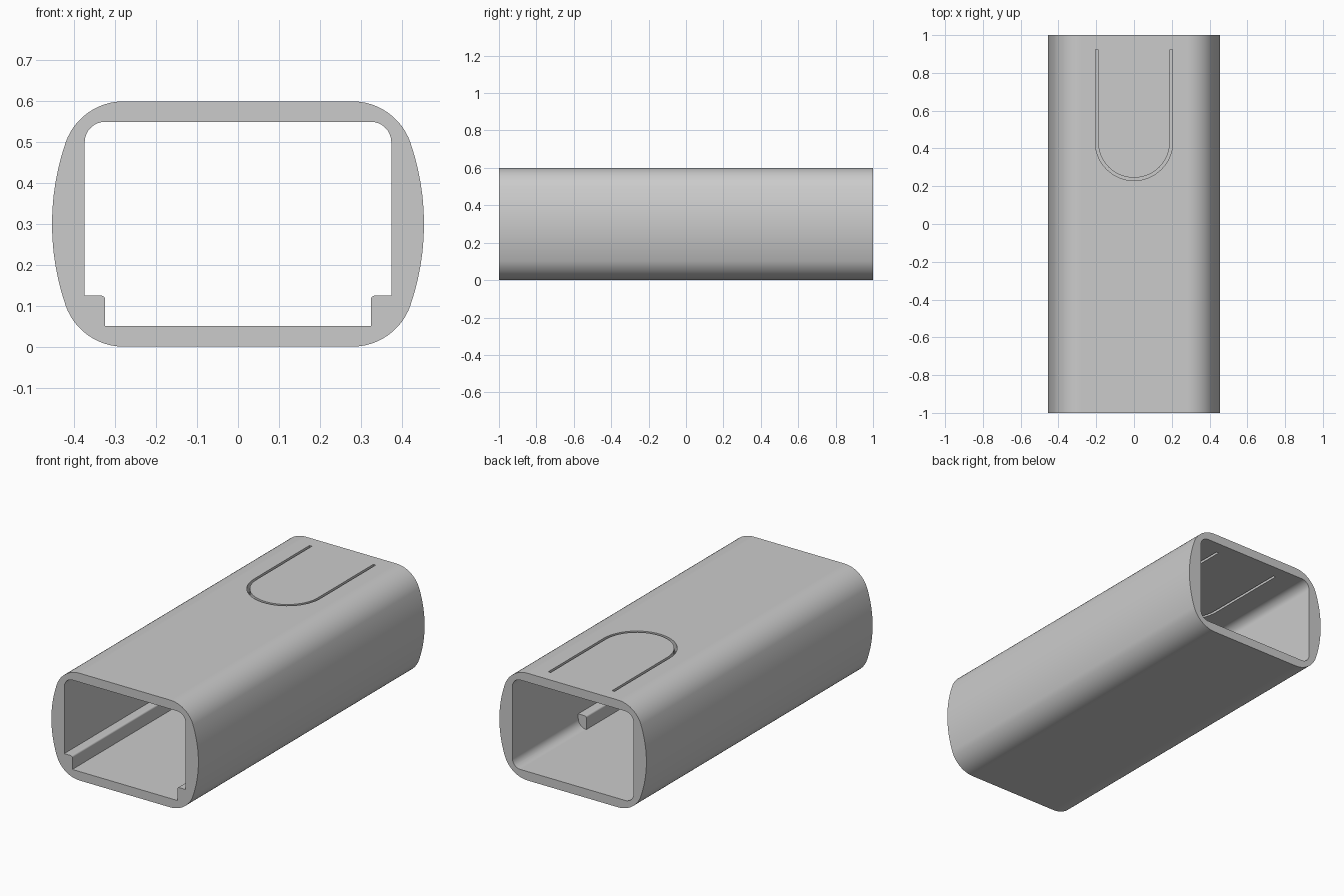
import bpy, bmesh, math
from math import radians, sin, cos, pi
from mathutils import Matrix

cube = bpy.data.objects.get("Cube")
if cube:
    bpy.data.objects.remove(cube, do_unlink=True)

grey = bpy.data.materials.new("plain grey")
grey.use_nodes = True
colour = (0.6, 0.6, 0.6, 1)
grey.diffuse_color = colour
grey.node_tree.nodes["Principled BSDF"].inputs["Base Color"].default_value = colour


def arc(cx, cz, r, start, end, steps):
    """Points on an arc, angles in degrees."""
    angles = [radians(start + (end - start) * i / steps) for i in range(steps + 1)]
    return [(cx + r * cos(a), cz + r * sin(a)) for a in angles]


def prism(name, points, low, high, along_y=True):
    """Extrude a closed outline along y (points are x, z) or z (points are x, y)."""
    bm = bmesh.new()
    place = (lambda a, b: (a, low, b)) if along_y else (lambda a, b: (a, b, low))
    face = bm.faces.new([bm.verts.new(place(*p)) for p in points])
    ext = bmesh.ops.extrude_face_region(bm, geom=[face])
    step = (0, high - low, 0) if along_y else (0, 0, high - low)
    moved = [v for v in ext["geom"] if isinstance(v, bmesh.types.BMVert)]
    bmesh.ops.translate(bm, vec=step, verts=moved)
    bmesh.ops.recalc_face_normals(bm, faces=bm.faces)
    mesh = bpy.data.meshes.new(name)
    bm.to_mesh(mesh)
    bm.free()
    mesh.materials.append(grey)
    obj = bpy.data.objects.new(name, mesh)
    bpy.context.collection.objects.link(obj)
    return obj


def cut(target, cutter):
    """Subtract the cutter, then discard it."""
    cutter.hide_render = True
    mod = target.modifiers.new("cut", 'BOOLEAN')
    mod.operation, mod.solver, mod.object = 'DIFFERENCE', 'EXACT', cutter
    bpy.context.view_layer.objects.active = target
    bpy.ops.object.modifier_apply(modifier=mod.name)
    bpy.data.objects.remove(cutter, do_unlink=True)


def mirror_x(points):
    """Close a right-hand half outline with its mirror image."""
    return points + [(-x, z) for x, z in reversed(points)]


# Outer sleeve: flat top and bottom, round corners, bulging sides
bulge_r, corner_r, corner_x, mid = 0.61, 0.15, 0.28, 0.3
bulge_x = 0.455 - bulge_r
tilt = math.degrees(math.atan2(mid - corner_r, corner_x - bulge_x))
half = (arc(corner_x, corner_r, corner_r, -90, -tilt, 12)
        + arc(bulge_x, mid, bulge_r, -tilt, tilt, 12)[1:-1]
        + arc(corner_x, 2 * mid - corner_r, corner_r, tilt, 90, 12))
sleeve = prism("sleeve", mirror_x(half), -1, 1)

# Rear cavity, free of rails
top_corner = arc(0.325, 0.5, 0.05, 0, 90, 8)
rear = arc(0.325, 0.1, 0.05, -90, 0, 8) + top_corner
cut(sleeve, prism("rear_cavity", mirror_x(rear), 0.417, 1.1))

# Front cavity, leaving a rail along each lower corner
rail = [(0.325, 0.05)] + arc(0.335, 0.115, 0.01, 180, 90, 4) + [(0.375, 0.125)]
cut(sleeve, prism("front_cavity", mirror_x(rail + top_corner), -1.1, 0.7))

# U-shaped slot around the flexible tongue in the top wall
outer = [(-0.205, 0.925)] + arc(0, 0.435, 0.205, 180, 360, 32) + [(0.205, 0.925)]
inner = [(0.19, 0.925)] + arc(0, 0.435, 0.19, 360, 180, 32) + [(-0.19, 0.925)]
cut(sleeve, prism("tongue_slot", outer + inner, 0.52, 0.65, along_y=False))

# Smooth curves with crisp edges and even flat panels
bpy.ops.object.select_all(action='DESELECT')
sleeve.select_set(True)
bpy.context.view_layer.objects.active = sleeve
bpy.ops.object.shade_smooth_by_angle(angle=radians(30))
weighted = sleeve.modifiers.new("even_normals", 'WEIGHTED_NORMAL')
weighted.keep_sharp = True
